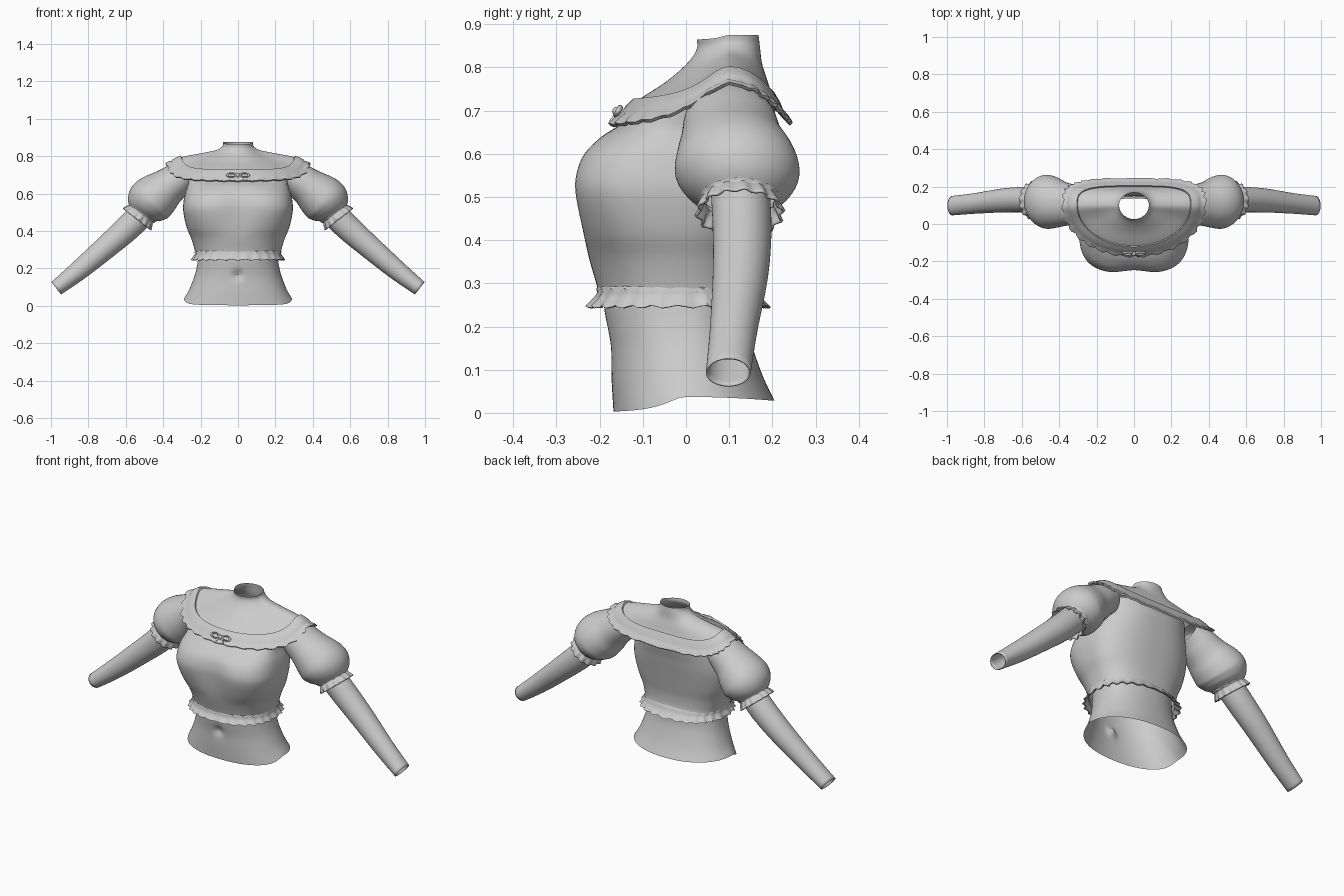
import bpy, bmesh, math
from mathutils import Vector

if "Cube" in bpy.data.objects:
    bpy.data.objects.remove(bpy.data.objects["Cube"])

N = 96
cloth = bpy.data.materials.new("plain_grey")
cloth.diffuse_color = (0.6, 0.6, 0.6, 1)
cloth.use_nodes = True
cloth.node_tree.nodes["Principled BSDF"].inputs["Base Color"].default_value = cloth.diffuse_color


def spline(rows, steps):
    """Smooth interpolation through rows of numbers."""
    out = []
    for i in range(len(rows) - 1):
        a, b, c, d = (rows[min(max(i + k, 0), len(rows) - 1)] for k in (-1, 0, 1, 2))
        for s in range(steps):
            t = s / steps
            out.append([0.5 * (2 * q + (r - p) * t + (2 * p - 5 * q + 4 * r - u) * t * t
                               + (3 * q - p - 3 * r + u) * t ** 3)
                        for p, q, r, u in zip(a, b, c, d)])
    return out + [list(rows[-1])]


def loft(name, rings, mirror=False, thick=0):
    """Skin a list of closed rings into an open, smooth surface."""
    bm = bmesh.new()
    vs = [[bm.verts.new(p) for p in r] for r in rings]
    n = len(rings[0])
    for a, b in zip(vs, vs[1:]):
        for i in range(n):
            j = (i + 1) % n
            bm.faces.new((a[i], a[j], b[j], b[i]))
    bmesh.ops.recalc_face_normals(bm, faces=bm.faces)
    me = bpy.data.meshes.new(name)
    bm.to_mesh(me)
    bm.free()
    ob = bpy.data.objects.new(name, me)
    bpy.context.collection.objects.link(ob)
    finish(ob)
    if mirror:
        ob.modifiers.new("mirror", 'MIRROR')
    if thick:
        ob.modifiers.new("thickness", 'SOLIDIFY').thickness = thick
    return ob


def finish(ob):
    ob.data.materials.append(cloth)
    bpy.ops.object.select_all(action='DESELECT')
    bpy.context.view_layer.objects.active = ob
    ob.select_set(True)
    bpy.ops.object.shade_smooth_by_angle(angle=math.radians(50))


def ring(w, yf, yb, zs, zf, zb, nf=2, nb=2, yc=0.0, dent=0, wave=0, count=26):
    """Horizontal outline: half width, front/back depth, heights at side, front, back."""
    pts = []
    for i in range(N):
        a = 2 * math.pi * i / N
        c, s = math.cos(a), math.sin(a)
        n = nf if s < 0 else nb
        x = w * math.copysign(abs(c) ** (2 / n), c)
        t = abs(s) ** (2 / n)
        f = 1 + wave * math.sin(count * a + 0.8 * math.sin(3 * a))
        if s < 0:
            y = yc + (yf - yc) * t + dent * math.exp(-(x / 0.09) ** 2) * t
            z = zs + (zf - zs) * 1.12 * t * t / (t * t + 0.12)
        else:
            y = yc + (yb - yc) * t
            z = zs + (zb - zs) * t * t
        pts.append(Vector((x * f, yc + (y - yc) * f, z + wave * 0.12 * math.cos(count * a))))
    return pts


# Bare waist with navel, open at the hip
waist = spline([(.29, -.168, .205, .037, .003, .028), (.262, -.172, .178, .085, .07, .085),
                (.236, -.175, .155, .15, .145, .15), (.222, -.183, .142, .20, .20, .20),
                (.214, -.19, .138, .25, .25, .25), (.21, -.19, .138, .30, .30, .30)], 5)
rings = [ring(*r, 2.2, 2.2) for r in waist]
for r in rings:
    for p in r:
        if p.y < 0:
            p.y += .022 * math.exp(-(p.x / .02) ** 2 - ((p.z - .165) / .025) ** 2)
loft("waist", rings)

# Blouse body: z, half width, front, back, front squareness, centre dent
body = spline([(.262, .225, -.200, .165, 2.2, 0), (.30, .232, -.208, .15, 2.2, 0),
               (.36, .25, -.225, .15, 2.3, 0), (.42, .275, -.245, .16, 2.6, .008),
               (.50, .292, -.263, .175, 3, .018), (.55, .292, -.263, .185, 3, .018),
               (.60, .283, -.243, .195, 2.8, .012), (.64, .27, -.20, .205, 2.5, .005),
               (.67, .265, -.15, .21, 2.3, 0), (.73, .27, -.08, .20, 2, 0)], 4)
loft("blouse_body", [ring(w, f, b, z, z, z, n, 2.5, -.02, d) for z, w, f, b, n, d in body])

# Waist frill
frill = [(.222, -.198, .150, .300, 0), (.231, -.207, .160, .288, .008),
         (.229, -.205, .160, .278, .008), (.236, -.213, .175, .264, .018),
         (.247, -.229, .192, .246, .028), (.240, -.222, .185, .245, .028),
         (.222, -.200, .155, .268, 0)]
loft("waist_frill", [ring(w, f, b, z, z, z, 2.3, 2.4, -.02, 0, v) for w, f, b, z, v in frill])

# Neck and shoulders, ending under the collar
neck = spline([(.08, .025, .168, .875, .865, .875), (.083, .025, .171, .855, .843, .85),
               (.115, .005, .176, .833, .812, .81), (.20, -.045, .187, .815, .768, .775),
               (.30, -.115, .20, .795, .722, .735), (.34, -.15, .22, .765, .69, .69)], 5)
loft("neck_and_shoulders", [ring(*r, 2, 2 + 1.6 * i / len(neck), .1)
                            for i, r in enumerate(neck)])

# Wide collar with a gathered frill along its rim
collar = [(.300, -.115, .197, .792, .720, .732, 0), (.305, -.122, .205, .803, .728, .742, 0),
          (.332, -.138, .217, .793, .712, .722, 0), (.352, -.152, .225, .781, .697, .703, 0),
          (.357, -.156, .229, .773, .690, .696, .006), (.370, -.166, .237, .771, .682, .688, .013),
          (.383, -.176, .245, .764, .670, .674, .022), (.376, -.170, .239, .757, .664, .668, .022),
          (.345, -.148, .222, .762, .680, .685, 0)]
loft("collar", [ring(*r[:6], 2, 3.6, .1, 0, r[6], 30) for r in collar])


def tube(name, rows, steps, waves=0, thick=0):
    """Sleeve-like tube: x, y, z, radius across, radius in depth, ripple."""
    rows = spline(rows, steps)
    rings = []
    for i, r in enumerate(rows):
        p = Vector(r[:3])
        d = Vector(rows[min(i + 1, len(rows) - 1)][:3]) - Vector(rows[max(i - 1, 0)][:3])
        d.y = 0
        up = d.normalized().cross(Vector((0, 1, 0)))
        pts = []
        for k in range(64):
            a = 2 * math.pi * k / 64
            f = 1 + r[5] * math.sin(waves * a)
            pts.append(p + up * (r[3] * f * math.cos(a)) + Vector((0, r[4] * f * math.sin(a), 0)))
        rings.append(pts)
    return loft(name, rings, True, thick)


# Puffed sleeves
tube("puff_sleeve", [(.25, .10, .705, .065, .085, 0), (.31, .102, .68, .088, .105, 0),
                     (.375, .107, .635, .103, .118, 0), (.425, .115, .595, .122, .136, 0),
                     (.468, .119, .558, .128, .144, 0), (.497, .122, .523, .112, .125, 0),
                     (.515, .124, .497, .084, .092, 0)], 5)

# Sleeve frills
tube("sleeve_frill", [(.505, .123, .508, .083, .090, 0), (.513, .124, .498, .086, .093, .02),
                      (.519, .124, .490, .079, .086, .02), (.526, .124, .481, .084, .092, .04),
                      (.540, .125, .463, .092, .100, .06)], 3, 14, .006)

# Forearms, open at the wrist
tube("forearm", [(.48, .125, .525, .07, .068, 0), (.58, .13, .425, .070, .068, 0),
                 (.70, .126, .318, .063, .064, 0), (.85, .110, .190, .053, .055, 0),
                 (.972, .098, .094, .042, .052, 0)], 6, 0, .004)

# Bow: two loops, two tails and a knot on the collar front
for s in (-1, 1):
    bpy.ops.mesh.primitive_torus_add(location=(s * .034, -.157, .699), major_radius=.02,
                                     minor_radius=.006, major_segments=24, minor_segments=8,
                                     rotation=(math.radians(60), 0, 0))
    loop = bpy.context.object
    loop.name = "bow_loop"
    loop.scale = (1.15, .6, 1)
    finish(loop)
    bpy.ops.mesh.primitive_cube_add(size=1, location=(s * .018, -.168, .683),
                                    rotation=(math.radians(-30), s * math.radians(-35), 0))
    tail = bpy.context.object
    tail.name = "bow_tail"
    tail.scale = (.011, .005, .03)
    finish(tail)
bpy.ops.mesh.primitive_uv_sphere_add(segments=16, ring_count=10, radius=.011,
                                     location=(0, -.16, .698))
knot = bpy.context.object
knot.name = "bow_knot"
finish(knot)
